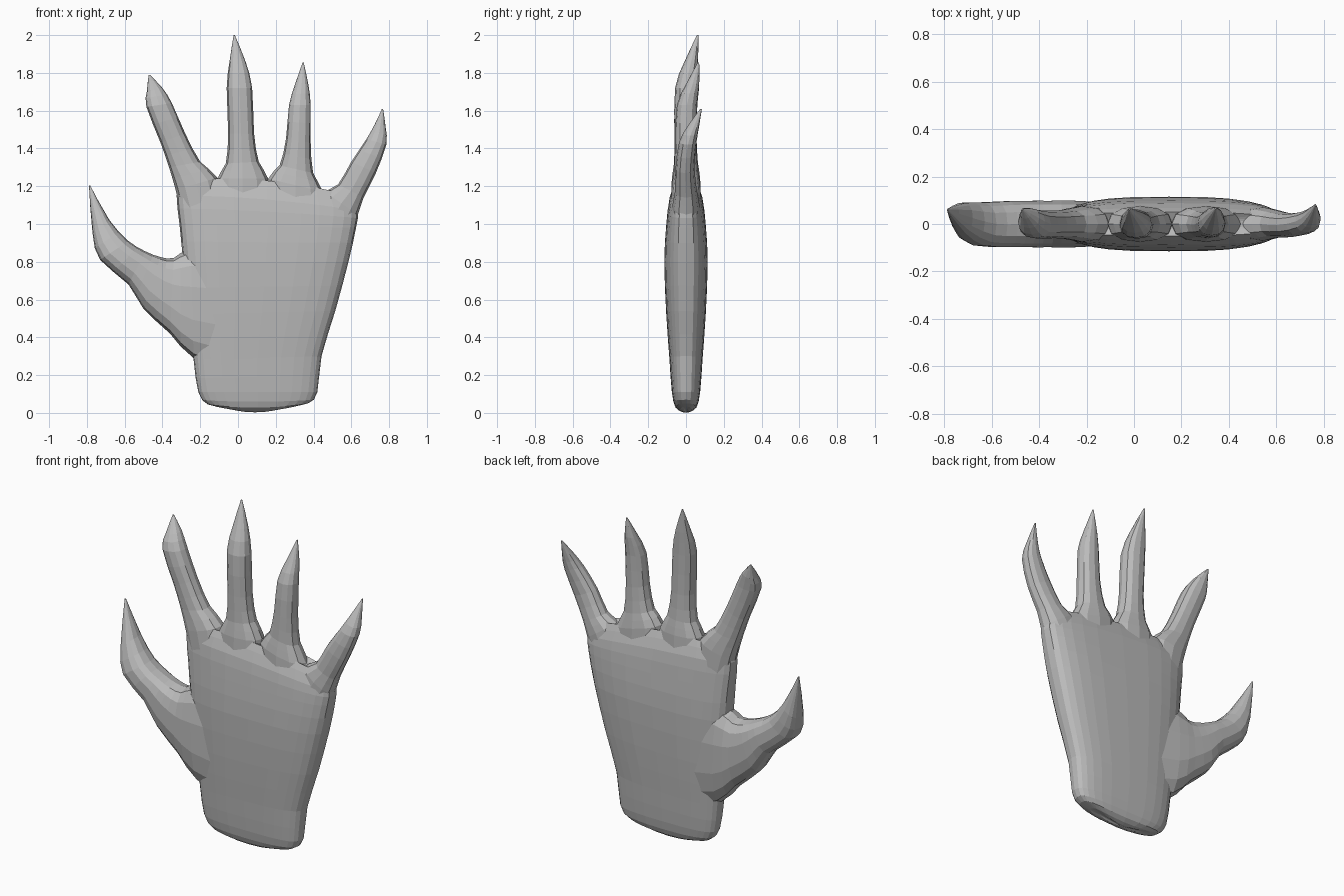
import bpy, bmesh, math
from mathutils import Vector

skin = bpy.data.materials.new("plain grey")
skin.diffuse_color = (0.5, 0.5, 0.5, 1)


def spline(a, b, c, d, t):
    """Catmull-Rom blend of two neighbouring sections."""
    return [0.5 * (2 * q + (r - p) * t + (2 * p - 5 * q + 4 * r - s) * t * t
                   + (3 * q - p - 3 * r + s) * t ** 3) for p, q, r, s in zip(a, b, c, d)]


def loft(name, sections, sides, power, steps=2):
    """Section: left x, left z, right x, right z, centre y, half depth, bulge."""
    s = [list(k) + [0] * (7 - len(k)) for k in sections]
    dense = []
    for i in range(len(s) - 1):
        for j in range(steps):
            dense.append(spline(s[max(i - 1, 0)], s[i], s[i + 1],
                                s[min(i + 2, len(s) - 1)], j / steps))
    dense.append(s[-1])
    bm = bmesh.new()
    rings = []
    for xl, zl, xr, zr, yc, depth, bulge in dense:
        ring = []
        for k in range(sides):
            a = 2 * math.pi * k / sides
            c, n = math.cos(a), math.sin(a)
            u = math.copysign(abs(c) ** (2 / power), c)
            v = math.copysign(abs(n) ** (2 / power), n)
            ring.append(bm.verts.new(((xl + xr) / 2 + u * (xr - xl) / 2, yc + v * depth,
                                      (zl + zr) / 2 + u * (zr - zl) / 2 + bulge * (1 - u * u))))
        rings.append(ring)
    for r0, r1 in zip(rings, rings[1:]):
        for k in range(sides):
            m = (k + 1) % sides
            bm.faces.new((r0[k], r0[m], r1[m], r1[k]))
    # fan caps close both ends
    for ring in (rings[0], rings[-1]):
        mid = bm.verts.new(sum((v.co for v in ring), Vector()) / sides)
        if ring is rings[0]:
            mid.co.z = ring[sides // 4].co.z
        for k in range(sides):
            bm.faces.new((ring[k], ring[(k + 1) % sides], mid))
    bmesh.ops.recalc_face_normals(bm, faces=bm.faces)
    mesh = bpy.data.meshes.new(name)
    bm.to_mesh(mesh)
    bm.free()
    mesh.materials.append(skin)
    ob = bpy.data.objects.new(name, mesh)
    bpy.context.collection.objects.link(ob)
    return ob


# palm with blunt wrist end
hand = loft("hand", [
    (-0.06, 0.025, 0.24, 0.025, 0, 0.015, -0.022),
    (-0.16, 0.045, 0.37, 0.05, 0, 0.055, -0.02),
    (-0.21, 0.11, 0.42, 0.11, 0, 0.075),
    (-0.235, 0.28, 0.442, 0.30, 0, 0.088),
    (-0.26, 0.52, 0.515, 0.54, 0, 0.105),
    (-0.29, 0.80, 0.585, 0.80, 0, 0.115),
    (-0.31, 1.00, 0.625, 0.98, 0, 0.105),
    (-0.325, 1.15, 0.635, 1.07, 0, 0.088, 0.02),
    (-0.30, 1.23, 0.60, 1.15, 0, 0.05, 0.04)], 28, 3)

thumb = loft("thumb", [
    (0.0, 0.22, 0.0, 0.88, 0, 0.085),
    (-0.235, 0.29, -0.25, 0.87, 0, 0.10),
    (-0.36, 0.42, -0.34, 0.82, 0, 0.10),
    (-0.50, 0.55, -0.41, 0.825, 0, 0.10),
    (-0.58, 0.68, -0.49, 0.855, 0, 0.098),
    (-0.73, 0.81, -0.58, 0.91, 0, 0.092),
    (-0.77, 0.95, -0.68, 1.02, 0.025, 0.065),
    (-0.789, 1.205, -0.783, 1.205, 0.06, 0.004)], 14, 2.5)

# fingers flare at the base into the webbing
index = loft("index_finger", [
    (-0.29, 1.02, -0.08, 1.08, 0, 0.08),
    (-0.33, 1.18, -0.11, 1.245, 0, 0.075),
    (-0.365, 1.30, -0.20, 1.33, 0, 0.062),
    (-0.41, 1.43, -0.28, 1.48, -0.002, 0.058),
    (-0.485, 1.62, -0.35, 1.64, 0, 0.06),
    (-0.483, 1.70, -0.40, 1.72, 0.025, 0.043),
    (-0.473, 1.79, -0.467, 1.79, 0.062, 0.004)], 12, 2.3)

middle = loft("middle_finger", [
    (-0.12, 1.06, 0.17, 1.06, 0, 0.08),
    (-0.11, 1.24, 0.16, 1.24, 0, 0.075),
    (-0.065, 1.32, 0.11, 1.33, 0, 0.063),
    (-0.052, 1.48, 0.085, 1.48, -0.003, 0.058),
    (-0.06, 1.72, 0.075, 1.72, 0, 0.058),
    (-0.045, 1.86, 0.04, 1.86, 0.028, 0.036),
    (-0.023, 2.0, -0.017, 2.0, 0.062, 0.004)], 12, 2.3)

ring = loft("ring_finger", [
    (0.15, 1.04, 0.46, 1.0, 0, 0.08),
    (0.16, 1.24, 0.45, 1.17, 0, 0.075),
    (0.22, 1.31, 0.398, 1.27, 0, 0.062),
    (0.254, 1.45, 0.385, 1.43, -0.002, 0.056),
    (0.27, 1.63, 0.385, 1.63, 0.005, 0.053),
    (0.302, 1.74, 0.372, 1.74, 0.035, 0.035),
    (0.342, 1.855, 0.348, 1.855, 0.066, 0.004)], 12, 2.3)

pinky = loft("little_finger", [
    (0.40, 1.06, 0.58, 0.94, 0, 0.075),
    (0.46, 1.17, 0.635, 1.05, 0, 0.07),
    (0.53, 1.21, 0.665, 1.14, 0, 0.058),
    (0.60, 1.33, 0.73, 1.27, -0.005, 0.05),
    (0.68, 1.45, 0.785, 1.42, 0.01, 0.046),
    (0.725, 1.53, 0.782, 1.51, 0.04, 0.03),
    (0.762, 1.61, 0.768, 1.61, 0.08, 0.004)], 12, 2.3)

# weld all parts into one skin
bpy.context.view_layer.objects.active = hand
for part in (thumb, index, middle, ring, pinky):
    mod = hand.modifiers.new("union", 'BOOLEAN')
    mod.operation, mod.solver, mod.object = 'UNION', 'EXACT', part
    bpy.ops.object.modifier_apply(modifier=mod.name)
    bpy.data.objects.remove(part)
